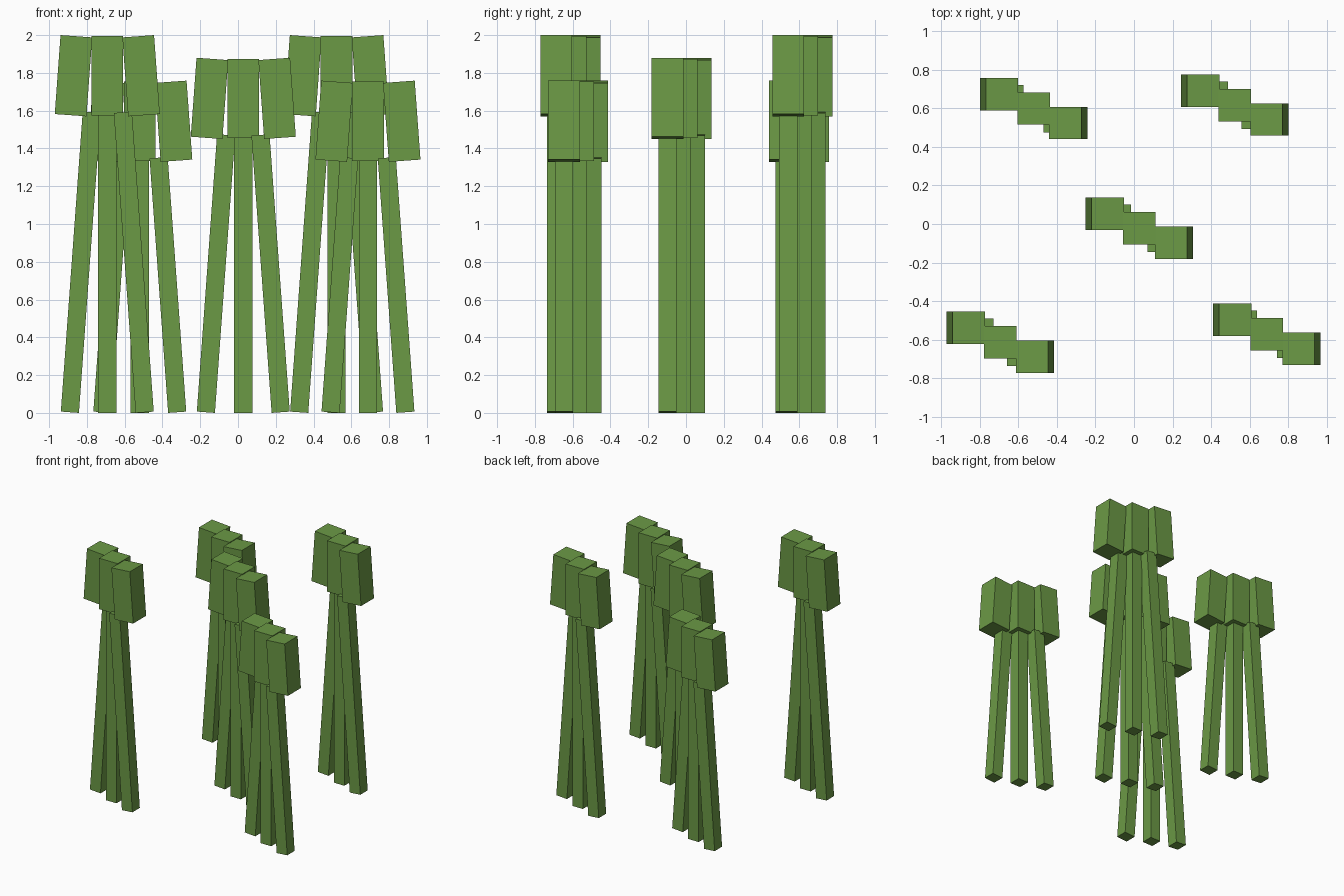
import bpy
import math
from mathutils import Matrix, Vector

if "Cube" in bpy.data.objects:
    bpy.data.objects.remove(bpy.data.objects["Cube"])

green = bpy.data.materials.new("leaf green")
green.diffuse_color = (0.147, 0.319, 0.06, 1)
green.use_nodes = True
green.node_tree.nodes["Principled BSDF"].inputs["Base Color"].default_value = green.diffuse_color

TILT = math.radians(4.17)   # lean of the outer stalks towards the middle
STEM_W, HEAD_W, HEAD_H = 0.096, 0.168, 0.419
ROW_STEP = 0.075            # each stalk stands a little further forward


def box(name, centre, size, angle):
    """Box of the given size, leaning about the y axis."""
    bpy.ops.mesh.primitive_cube_add(size=1)
    ob = bpy.context.object
    ob.name = name
    ob.data.transform(Matrix.Rotation(angle, 4, 'Y') @ Matrix.Diagonal((*size, 1)))
    ob.location = Vector(centre)
    ob.data.materials.append(green)


def cluster(label, cx, cy, head_z):
    """Three stalks side by side, each a long stem with a block head."""
    length = head_z - 0.193
    for side, part in ((-1, "left"), (0, "middle"), (1, "right")):
        angle = -side * TILT
        y = cy - side * ROW_STEP
        # stem, leaning inwards from its foot
        foot_z = abs(side) * STEM_W / 2 * math.sin(TILT)
        x = cx + side * 0.198 + math.sin(angle) * length / 2
        z = foot_z + math.cos(angle) * length / 2
        box(f"{label}_{part}_stem", (x, y, z), (STEM_W, STEM_W, length), angle)
        # head, outer ones set outwards from the stem
        box(f"{label}_{part}_head", (cx + side * 0.179, y, head_z),
            (HEAD_W, HEAD_W, HEAD_H), angle)


# five clusters: x, y, height of the head centres
cluster("back_left_cluster", -0.52, 0.598, 1.544)
cluster("back_right_cluster", 0.522, 0.616, 1.785)
cluster("centre_cluster", 0.028, -0.023, 1.665)
cluster("front_left_cluster", -0.692, -0.612, 1.785)
cluster("front_right_cluster", 0.688, -0.571, 1.544)
